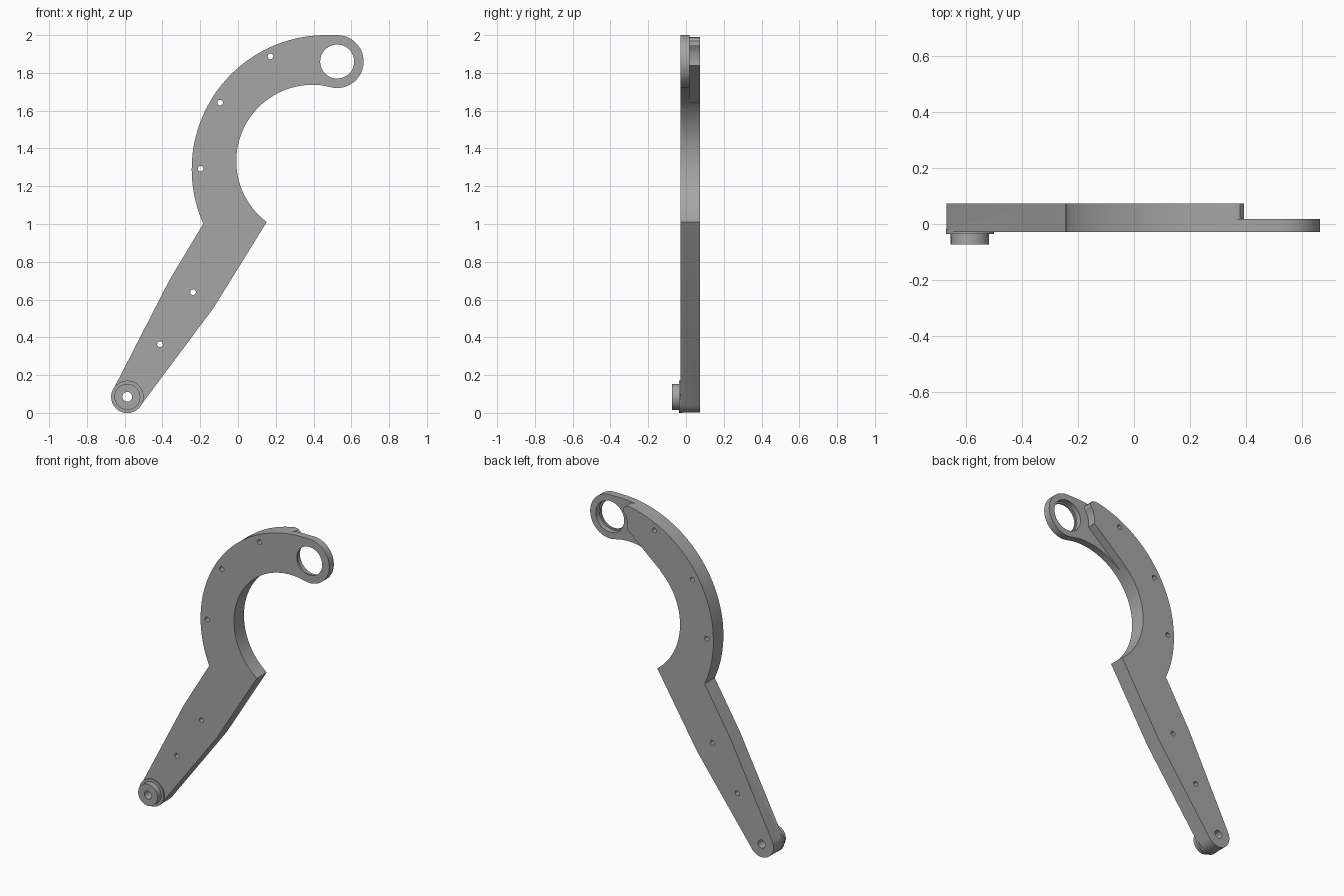
import bpy, bmesh
from math import cos, sin, radians

cube = bpy.data.objects.get("Cube")
if cube:
    bpy.data.objects.remove(cube)

grey = bpy.data.materials.new("plain grey")
grey.use_nodes = True
colour = (0.38, 0.38, 0.38, 1)
grey.diffuse_color = colour
grey.node_tree.nodes["Principled BSDF"].inputs["Base Color"].default_value = colour

FRONT, BACK, TAB_BACK, BOSS_FRONT = -0.028, 0.073, 0.018, -0.073
RING, PIVOT = (0.525, 1.86), (-0.586, 0.085)


def arc(centre, r, a0, a1, n=24):
    """Points in the xz plane along an arc, angles in degrees."""
    steps = [radians(a0 + (a1 - a0) * i / n) for i in range(n + 1)]
    return [(centre[0] + r * cos(a), centre[1] + r * sin(a)) for a in steps]


def prism(name, outline, y0, y1):
    """Extrude an xz outline from y0 to y1."""
    bm = bmesh.new()
    face = bm.faces.new([bm.verts.new((x, y0, z)) for x, z in outline])
    moved = bmesh.ops.extrude_face_region(bm, geom=[face])["geom"]
    bmesh.ops.translate(bm, vec=(0, y1 - y0, 0),
                        verts=[v for v in moved if isinstance(v, bmesh.types.BMVert)])
    bmesh.ops.recalc_face_normals(bm, faces=bm.faces)
    mesh = bpy.data.meshes.new(name)
    bm.to_mesh(mesh)
    bm.free()
    mesh.materials.append(grey)
    ob = bpy.data.objects.new(name, mesh)
    bpy.context.collection.objects.link(ob)
    return ob


def disc(name, centre, r, y0, y1, n=32):
    return prism(name, arc(centre, r, 0, 360 - 360 / n, n - 1), y0, y1)


def combine(target, tool, operation):
    """Apply a boolean and discard the tool."""
    mod = target.modifiers.new("boolean", 'BOOLEAN')
    mod.object, mod.operation, mod.solver = tool, operation, 'EXACT'
    bpy.ops.object.select_all(action='DESELECT')
    bpy.context.view_layer.objects.active = target
    target.select_set(True)
    bpy.ops.object.modifier_apply(modifier=mod.name)
    bpy.data.objects.remove(tool)


# Hooked arm: outer curve, ring end, inner curve, tapered leg, rounded foot
outline = arc((0.465, 1.29), 0.71, 204, 90, 48)
outline += arc(RING, 0.14, 88, -100, 40)
outline += arc((0.395, 1.333), 0.404, 82, 233, 56)
outline += [(-0.13, 0.555)]
outline += arc(PIVOT, 0.084, -36, -207, 28)
outline += [(-0.362, 0.705)]
arm = prism("hooked_arm", outline, FRONT, BACK)

# Step that leaves a thin tab around the ring
step = [(0.345, 2.1), (0.35, 1.991), (0.378, 1.986), (0.393, 1.968), (0.393, 1.948)]
step += arc(RING, 0.162, 158, 187, 8)
step += [(0.129, 1.641), (0.395, 1.4), (0.8, 1.6), (0.8, 2.1)]
combine(arm, prism("tab_step", step, TAB_BACK, BACK + 0.1), 'DIFFERENCE')

# Pivot boss with its shoulder
combine(arm, disc("boss_shoulder", PIVOT, 0.086, FRONT - 0.008, FRONT + 0.01), 'UNION')
combine(arm, disc("boss", PIVOT, 0.069, BOSS_FRONT, FRONT), 'UNION')

# Ring hole with a front lip, pivot hole and small holes
combine(arm, disc("ring_hole", RING, 0.09, -0.2, 0.2, 48), 'DIFFERENCE')
combine(arm, disc("ring_recess", RING, 0.1, FRONT + 0.012, 0.2, 48), 'DIFFERENCE')
combine(arm, disc("pivot_hole", PIVOT, 0.026, -0.2, 0.2, 24), 'DIFFERENCE')
for spot in [(0.172, 1.887), (-0.095, 1.643), (-0.198, 1.293), (-0.238, 0.639), (-0.413, 0.363)]:
    combine(arm, disc("small_hole", spot, 0.015, -0.2, 0.2, 20), 'DIFFERENCE')

bpy.ops.object.shade_smooth_by_angle(angle=radians(25))
